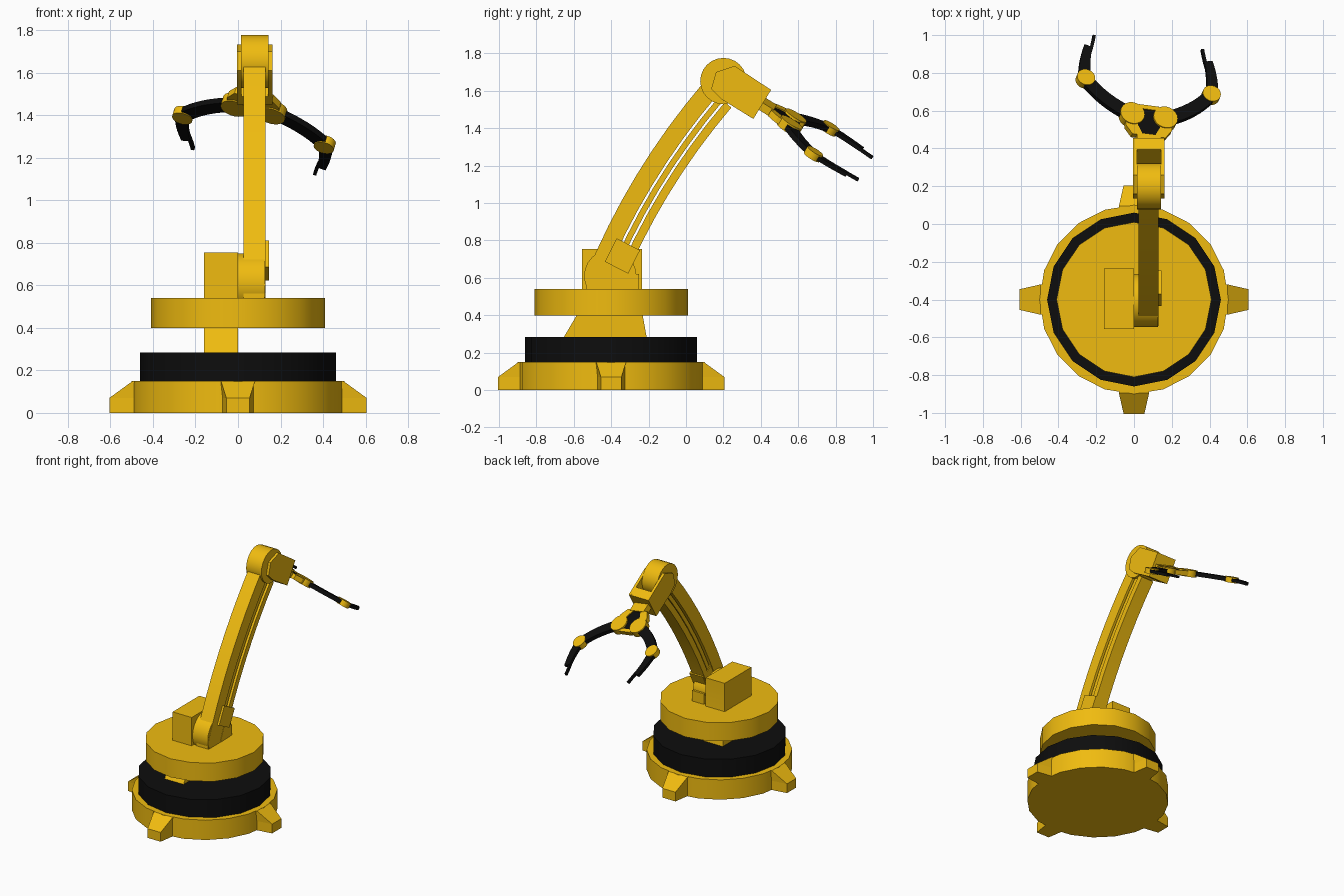
import bpy, bmesh, math
from mathutils import Matrix, Vector

if "Cube" in bpy.data.objects:
    bpy.data.objects.remove(bpy.data.objects["Cube"])


def material(name, col):
    m = bpy.data.materials.new(name)
    m.diffuse_color = (*col, 1)
    m.use_nodes = True
    m.node_tree.nodes["Principled BSDF"].inputs["Base Color"].default_value = m.diffuse_color
    return m


YELLOW = material("yellow_paint", (0.87, 0.50, 0.005))
BLACK = material("black_rubber", (0.004, 0.004, 0.004))


def frame(u, v, w, o=(0, 0, 0)):
    m = Matrix((u, v, w)).transposed().to_4x4()
    m.translation = Vector(o)
    return m


FLAT = Matrix.Identity(4)                             # outline in x,y, raised in z
SIDE = frame((0, 1, 0), (0, 0, 1), (1, 0, 0))         # outline in y,z, raised in x

# gripper frame: pitched down 32 degrees and rolled about its own axis
pitch, roll = math.radians(32.2), math.radians(13.7)
d = Vector((0, math.cos(pitch), -math.sin(pitch)))
n0 = Vector((0, math.sin(pitch), math.cos(pitch)))
u = Vector((1, 0, 0)) * math.cos(roll) - n0 * math.sin(roll)
HAND = frame(u, d, u.cross(d), (0.075, 0.407, 1.531))


def prism(name, outline, lo, hi, space=FLAT, mat=YELLOW, top=None):
    """Extrude an outline from lo to hi; top may give a different upper outline."""
    bm = bmesh.new()
    a = [bm.verts.new(space @ Vector((p[0], p[1], lo))) for p in outline]
    b = [bm.verts.new(space @ Vector((p[0], p[1], hi))) for p in (top or outline)]
    bm.faces.new(a)
    bm.faces.new(b)
    for i in range(len(a)):
        j = (i + 1) % len(a)
        bm.faces.new((a[i], a[j], b[j], b[i]))
    bmesh.ops.recalc_face_normals(bm, faces=bm.faces)
    me = bpy.data.meshes.new(name)
    bm.to_mesh(me)
    bm.free()
    me.materials.append(mat)
    ob = bpy.data.objects.new(name, me)
    bpy.context.collection.objects.link(ob)
    bpy.ops.object.select_all(action='DESELECT')
    ob.select_set(True)
    bpy.context.view_layer.objects.active = ob
    bpy.ops.object.shade_smooth_by_angle(angle=math.radians(30))
    return ob


def circle(x, y, r, n):
    return [(x + r * math.cos(2 * math.pi * i / n), y + r * math.sin(2 * math.pi * i / n))
            for i in range(n)]


def rect(x0, x1, y0, y1):
    return [(x0, y0), (x1, y0), (x1, y1), (x0, y1)]


def band(p0, c, p2, o1, o2, end=1.0, n=8):
    """Outline of a strip along a curved path between two sideways offsets."""
    p0, c, p2 = Vector(p0), Vector(c), Vector(p2)
    one, two = [], []
    for i in range(n + 1):
        t = i / n
        p = p0 * (1 - t) ** 2 + c * 2 * t * (1 - t) + p2 * t * t
        tan = ((c - p0) * (1 - t) + (p2 - c) * t).normalized()
        nor = Vector((tan.y, -tan.x)) * (1 + (end - 1) * t)
        one.append(p + nor * o1)
        two.append(p + nor * o2)
    return one + two[::-1]


# base, rubber ring and turntable
CY = -0.4
prism("base_disc", circle(0, CY, 0.5, 20), 0, 0.15)
prism("rubber_ring", circle(0, CY, 0.46, 16), 0.15, 0.285, mat=BLACK)
prism("turntable", circle(0, CY, 0.41, 16), 0.40, 0.54)

# four sloping feet
for i, side in enumerate(("right", "back", "left", "front")):
    turn = Matrix.Translation((0, CY, 0)) @ Matrix.Rotation(i * math.pi / 2, 4, 'Z')
    low = [(0.44, -0.08), (0.605, -0.055), (0.605, 0.055), (0.44, 0.08)]
    high = [(0.44, -0.08), (0.495, -0.08), (0.495, 0.08), (0.44, 0.08)]
    prism("foot_lower_" + side, low, 0, 0.07, turn)
    prism("foot_slope_" + side, low, 0.07, 0.15, turn, top=high)

# motor column through the turntable, flared at the bottom
prism("motor_column", [(-0.655, 0.28), (-0.21, 0.28), (-0.235, 0.42), (-0.235, 0.755),
                       (-0.555, 0.755), (-0.555, 0.45)], -0.16, 0.0, SIDE)

# shoulder joint
prism("shoulder_hub", circle(-0.405, 0.61, 0.14, 24), -0.01, 0.128, SIDE)
prism("shoulder_foot", rect(-0.535, -0.25, 0.54, 0.62), 0.025, 0.125, SIDE)

# curved arm: wide beam with two rails behind it
path = ((-0.54, 0.60), (-0.31, 1.17), (0.09, 1.64))
prism("arm_beam", band(*path, 0, 0.10), 0.025, 0.13, SIDE)
prism("arm_inner_rail", band(*path, 0.112, 0.143), 0.035, 0.12, SIDE)
prism("arm_outer_rail", band(*path, 0.155, 0.20), 0.025, 0.13, SIDE)
tilt = SIDE @ Matrix.Translation((-0.34, 0.717, 0)) @ Matrix.Rotation(math.radians(-27), 4, 'Z')
prism("arm_cover_plate", rect(-0.07, 0.07, -0.07, 0.07), 0.03, 0.145, tilt)

# head joint with fork
prism("head_hub", circle(0.2, 1.652, 0.124, 24), 0.015, 0.143, SIDE)
cheek = [(0.16, 1.70), (0.26, 1.733), (0.455, 1.605), (0.36, 1.45), (0.19, 1.555), (0.135, 1.61)]
prism("head_cheek_left", cheek, -0.004, 0.016, SIDE)
prism("head_cheek_right", cheek, 0.142, 0.162, SIDE)
prism("head_bridge", [(0.395, 1.644), (0.455, 1.605), (0.36, 1.45), (0.30, 1.487)], 0.01, 0.15, SIDE)

# wrist and palm
prism("wrist", rect(-0.065, 0.065, -0.01, 0.07), -0.022, 0.022, HAND)
prism("palm_plate", [(-0.05, 0.05), (0.05, 0.05), (0.08, 0.12), (0.05, 0.235),
                     (-0.05, 0.235), (-0.08, 0.12)], -0.012, 0.012, HAND, BLACK)
prism("palm_front_bar", rect(-0.055, 0.055, 0.225, 0.25), -0.018, 0.018, HAND)

# two mirrored fingers
for s, side in ((-1, "left"), (1, "right")):
    def mir(pts):
        return [(s * p[0], p[1]) for p in pts]
    prism("palm_side_" + side, mir([(0.03, 0.06), (0.09, 0.06), (0.125, 0.11), (0.13, 0.19),
                                    (0.07, 0.21), (0.06, 0.12)]), -0.018, 0.018, HAND)
    prism("finger_knuckle_" + side, circle(s * 0.09, 0.187, 0.066, 20), -0.024, 0.024, HAND)
    prism("finger_link_" + side, mir(band((0.09, 0.187), (0.25, 0.25), (0.3425, 0.376),
                                          -0.038, 0.038, 0.9)), -0.015, 0.015, HAND, BLACK)
    prism("finger_elbow_" + side, circle(s * 0.3425, 0.376, 0.049, 20), -0.02, 0.02, HAND)
    prism("finger_end_" + side, mir(band((0.345, 0.376), (0.355, 0.47), (0.327, 0.58),
                                         -0.034, 0.034, 0.65)), -0.011, 0.011, HAND, BLACK)
    prism("finger_tip_" + side, mir(band((0.316, 0.55), (0.303, 0.60), (0.295, 0.652),
                                         -0.008, 0.008)), -0.009, 0.009, HAND, BLACK)
